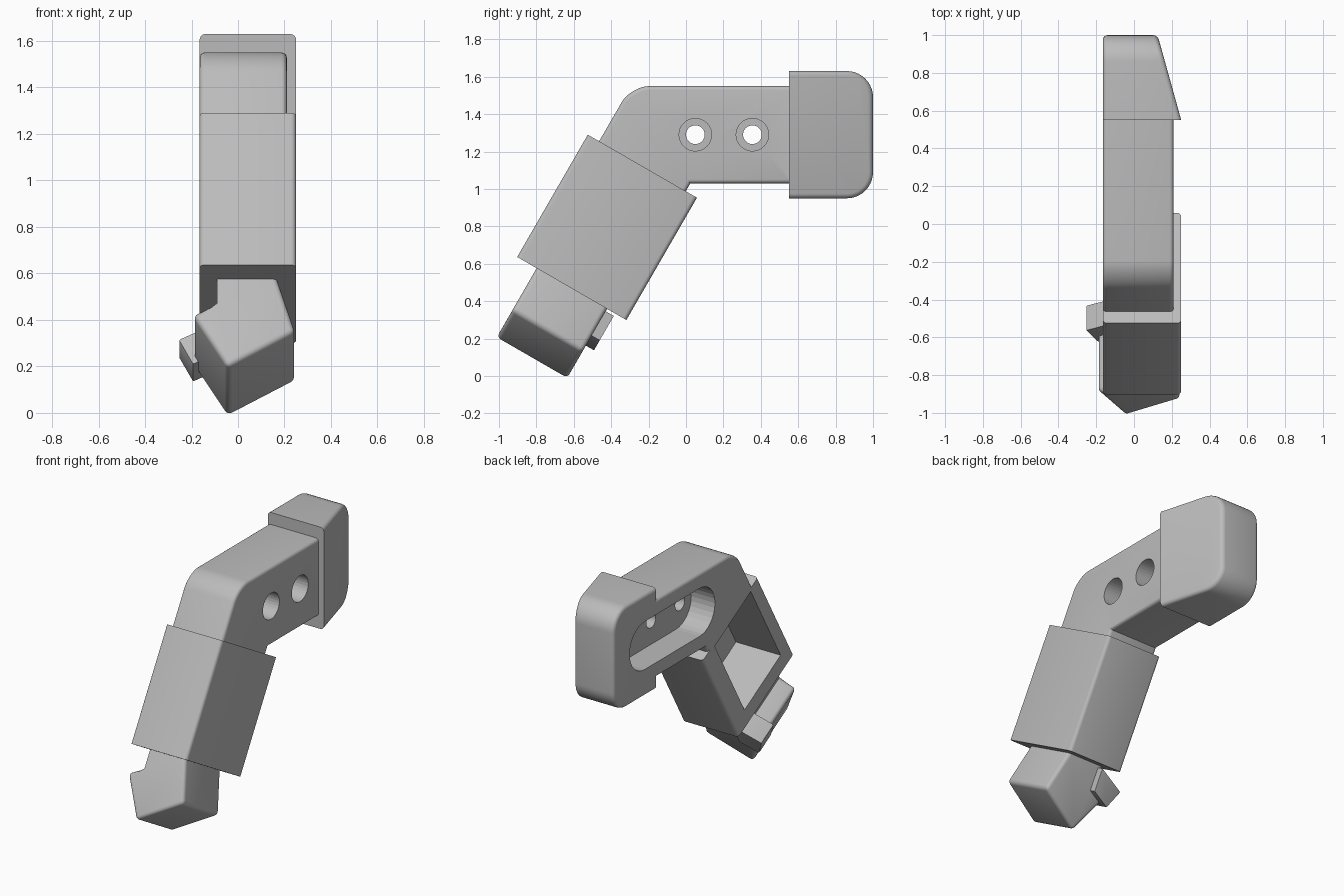
import bpy, bmesh, math
from mathutils import Vector

old = bpy.data.objects.get("Cube")
if old:
    bpy.data.objects.remove(old, do_unlink=True)

GREY = (0.5, 0.5, 0.5, 1)
mat = bpy.data.materials.new("plain grey")
mat.use_nodes = True
mat.diffuse_color = GREY
mat.node_tree.nodes["Principled BSDF"].inputs["Base Color"].default_value = GREY

LEFT = -0.165           # flat open side
S, C = 0.5, math.sqrt(0.75)
DOWN = Vector((0, -S, -C))     # along the slanted limb
FRONT = Vector((0, -C, S))     # out of the limb's front
ORIGIN = Vector((0, -0.525, 1.29))


def limb(x, u, t):
    """Point on the slanted limb: across, along, outward."""
    return ORIGIN + Vector((x, 0, 0)) + DOWN * u + FRONT * t


def prism(bottom, top):
    bm = bmesh.new()
    a = [bm.verts.new(p) for p in bottom]
    b = [bm.verts.new(p) for p in top]
    bm.faces.new(a)
    bm.faces.new(b[::-1])
    for i in range(len(a)):
        j = (i + 1) % len(a)
        bm.faces.new((a[j], a[i], b[i], b[j]))
    bmesh.ops.recalc_face_normals(bm, faces=bm.faces)
    return bm


def round_edges(bm, rule, size, segments=4):
    edges = [e for e in bm.edges if rule(e.verts[0].co, e.verts[1].co)]
    bmesh.ops.bevel(bm, geom=edges, offset=size, offset_type='OFFSET',
                    segments=segments, profile=0.5, affect='EDGES', clamp_overlap=True)


def finish(name, bm, cutters=(), helper=False):
    bmesh.ops.recalc_face_normals(bm, faces=bm.faces)
    mesh = bpy.data.meshes.new(name)
    bm.to_mesh(mesh)
    bm.free()
    mesh.materials.append(mat)
    ob = bpy.data.objects.new(name, mesh)
    bpy.context.collection.objects.link(ob)
    if helper:
        ob.hide_render = True
        ob.hide_set(True)
        return ob
    bpy.ops.object.select_all(action='DESELECT')
    ob.select_set(True)
    bpy.context.view_layer.objects.active = ob
    bpy.ops.object.shade_smooth_by_angle(angle=math.radians(32))
    for cutter in cutters:
        mod = ob.modifiers.new(cutter.name, 'BOOLEAN')
        mod.operation = 'DIFFERENCE'
        mod.solver = 'EXACT'
        mod.object = cutter
    return ob


def outline_x(points, x0, x1):
    return prism([(x0, y, z) for y, z in points], [(x1, y, z) for y, z in points])


def disc(y, z, r, n=32):
    return [(y + r * math.cos(k * math.tau / n), z + r * math.sin(k * math.tau / n))
            for k in range(n)]


def same_x(a, b):
    return abs(a.x - b.x) < 1e-4


# Cutters: long slot, stepped screw holes, limb pocket
r, zc = 0.16, 1.29
slot_pts = []
for cy, start in ((0.67, -90), (0.09, 90)):
    for k in range(17):
        a = math.radians(start + k * 180 / 16)
        slot_pts.append((cy + r * math.cos(a), zc + r * math.sin(a)))
slot = finish("slot_cutter", outline_x(slot_pts, LEFT - 0.1, 0.01), helper=True)
holes = []
for y in (0.05, 0.355):
    holes.append(finish("hole_cutter", outline_x(disc(y, zc, 0.05), -0.05, 0.4), helper=True))
    holes.append(finish("counterbore_cutter", outline_x(disc(y, zc, 0.087), 0.09, 0.4), helper=True))

rect = [(0.02, -0.1), (0.65, -0.1), (0.65, -0.54), (0.02, -0.54)]
pocket = finish("pocket_cutter", prism([limb(LEFT - 0.1, u, t) for u, t in rect],
                                       [limb(0.165, u, t) for u, t in rect]), helper=True)

# Upper arm, bent down to meet the sleeve
fa, fb = limb(0, 0, -0.07), limb(0, 0, -0.605)
bend = (-0.294, 1.55)
arm = outline_x([(0.55, 1.55), bend, (fa.y, fa.z), (fb.y, fb.z), (0.023, 1.03), (0.55, 1.03)],
                LEFT, 0.21)
round_edges(arm, lambda a, b: not same_x(a, b) and abs(a.y - bend[0]) < 1e-3, 0.1, 8)
def arm_rim(a, b):
    at_cap = min(a.y, b.y) > 0.549
    at_sleeve = max((a - ORIGIN).dot(DOWN), (b - ORIGIN).dot(DOWN)) > -1e-4 \
        and abs((a - b).dot(DOWN)) < 1e-4
    return same_x(a, b) and not at_cap and not at_sleeve
round_edges(arm, arm_rim, 0.022)
finish("upper_arm", arm, [slot] + holes)

# Tapered end cap
cap_pts = [(LEFT, 0.55), (0.25, 0.55), (0.125, 1.0), (LEFT, 1.0)]
cap = prism([(x, y, 0.95) for x, y in cap_pts], [(x, y, 1.63) for x, y in cap_pts])
round_edges(cap, lambda a, b: min(a.y, b.y) > 0.99 and abs(a.z - b.z) < 1e-4, 0.14, 10)
round_edges(cap, lambda a, b: max(a.y, b.y) > 0.56
            and (max(a.x, b.x) < LEFT + 1e-3 or abs((a.x - b.x) + (a.y - b.y) / 3.6) < 1e-3), 0.025)
finish("end_cap", cap, [slot])

# Sleeve around the slanted limb
section = [(LEFT, 0), (0.25, 0), (0.25, -0.674), (LEFT, -0.674)]
sleeve = prism([limb(x, 0, t) for x, t in section], [limb(x, 0.755, t) for x, t in section])
round_edges(sleeve, lambda a, b: abs((a - b).dot(DOWN)) > 0.5, 0.022)
finish("sleeve", sleeve, [pocket])

# Arrow-shaped tip
tip_pts = [(-0.09, 0.755), (0.17, 0.755), (0.247, 1.015), (-0.045, 1.19),
           (-0.195, 0.93), (-0.09, 0.875)]
tip = prism([limb(x, u, -0.12) for x, u in tip_pts], [limb(x, u, -0.555) for x, u in tip_pts])
round_edges(tip, lambda a, b: max((a - ORIGIN).dot(DOWN), (b - ORIGIN).dot(DOWN)) > 0.76
            and not (abs(a.x + 0.09) < 1e-4 and abs(b.x + 0.09) < 1e-4), 0.024)
finish("hooked_tip", tip)

# Small catch behind the tip
tab_pts = [(-0.255, 0.865), (-0.195, 0.985), (-0.07, 0.92), (-0.07, 0.77)]
tab = prism([limb(x, u, -0.455) for x, u in tab_pts], [limb(x, u, -0.605) for x, u in tab_pts])
round_edges(tab, lambda a, b: max(a.x, b.x) < -0.19, 0.008, 2)
finish("catch_tab", tab)
